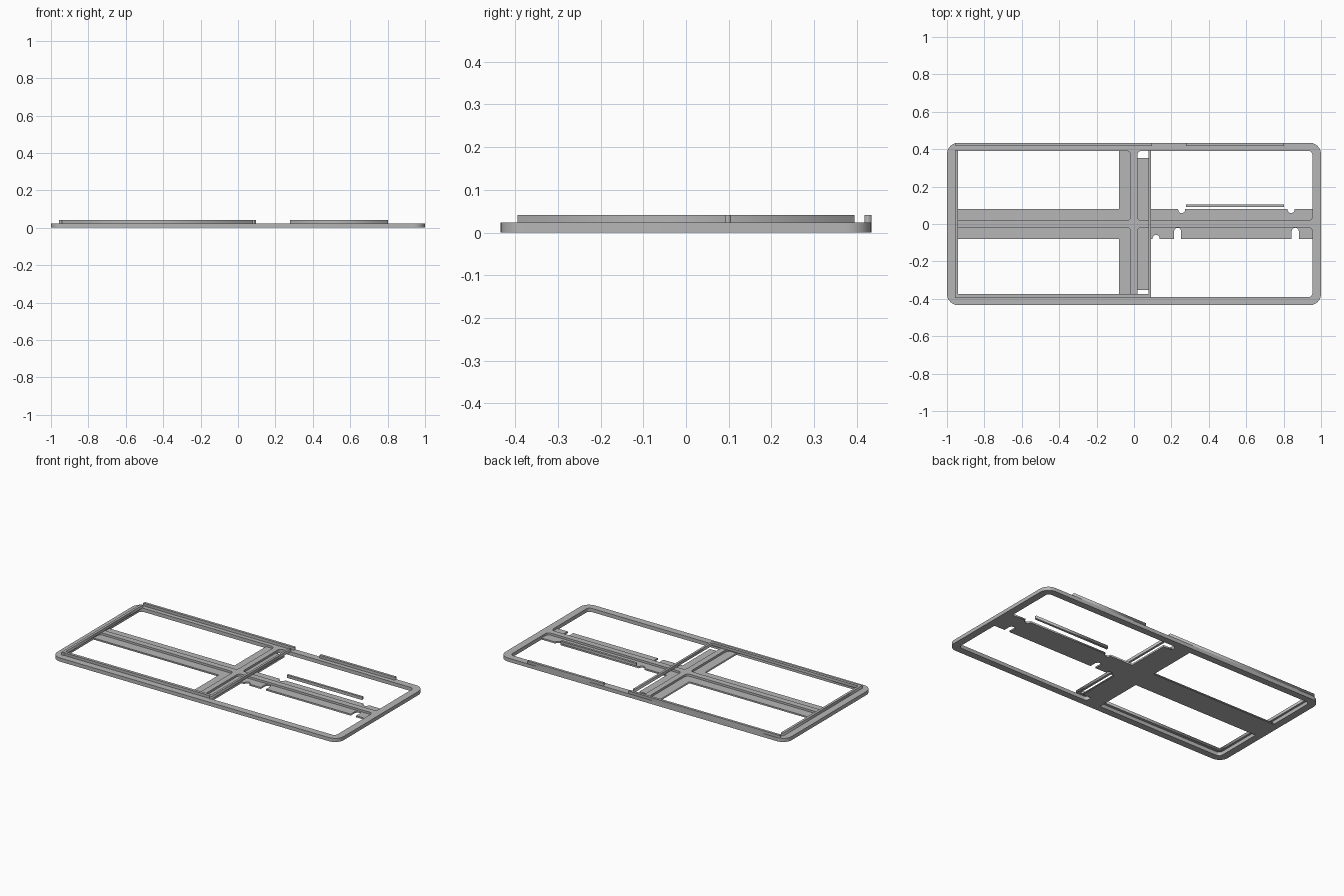
import bpy
from math import pi, cos, sin

cube = bpy.data.objects.get("Cube")
if cube:
    bpy.data.objects.remove(cube, do_unlink=True)

# Material
grey = bpy.data.materials.new("mid_grey")
grey.use_nodes = True
colour = (0.47, 0.47, 0.47, 1)
grey.diffuse_color = colour
grey.node_tree.nodes["Principled BSDF"].inputs["Base Color"].default_value = colour


def arc(cx, cy, r, start, end, steps=6):
    return [(cx + r * cos(start + (end - start) * i / steps),
             cy + r * sin(start + (end - start) * i / steps)) for i in range(steps + 1)]


def rounded_rect(x0, x1, y0, y1, r):
    pts = []
    corners = [(x1 - r, y1 - r), (x0 + r, y1 - r), (x0 + r, y0 + r), (x1 - r, y0 + r)]
    for i, (cx, cy) in enumerate(corners):
        pts += arc(cx, cy, r, i * pi / 2, (i + 1) * pi / 2)
    return pts


def slab(name, outlines, z0, z1):
    """Extrude closed outlines; inner outlines become holes."""
    curve = bpy.data.curves.new(name, "CURVE")
    curve.dimensions = "2D"
    curve.fill_mode = "BOTH"
    curve.extrude = (z1 - z0) / 2
    for pts in outlines:
        spline = curve.splines.new("POLY")
        spline.points.add(len(pts) - 1)
        for p, (x, y) in zip(spline.points, pts):
            p.co = (x, y, 0, 1)
        spline.use_cyclic_u = True
    temp = bpy.data.objects.new(name + "_profile", curve)
    bpy.context.collection.objects.link(temp)
    graph = bpy.context.evaluated_depsgraph_get()
    mesh = bpy.data.meshes.new_from_object(temp.evaluated_get(graph))
    bpy.data.objects.remove(temp, do_unlink=True)
    mesh.name = name
    mesh.materials.clear()
    mesh.materials.append(grey)
    obj = bpy.data.objects.new(name, mesh)
    obj.location.z = (z0 + z1) / 2
    bpy.context.collection.objects.link(obj)
    return obj


def box(name, x0, x1, y0, y1, z0, z1):
    return slab(name, [[(x0, y0), (x1, y0), (x1, y1), (x0, y1)]], z0, z1)


IN_X, IN_Y = 0.954, 0.391      # inside of the outer frame
RIB, PLATE = 0.0185, 0.079     # half widths of the cross ribs and ledges
TOP, RAIL_TOP, LEDGE = 0.023, 0.041, 0.01

# Outer frame with the cross ribs: four rounded openings
outlines = [rounded_rect(-1, 1, -0.434, 0.434, 0.06)]
for x0, x1 in ((-IN_X, -RIB), (RIB, IN_X)):
    for y0, y1 in ((-IN_Y, -RIB), (RIB, IN_Y)):
        outlines.append(rounded_rect(x0, x1, y0, y1, 0.022))
frame = slab("frame_with_cross_ribs", outlines, 0, TOP)
bpy.context.view_layer.objects.active = frame
frame.select_set(True)
bpy.ops.object.shade_smooth_by_angle()


# Low ledges beside the ribs, one per opening, with cable notches on the +x side
def ledge(name, sx, sy, reach, notches):
    pts = [(RIB, RIB), (RIB, reach), (PLATE, reach), (PLATE, PLATE)]
    for x, r, depth in notches:
        pts += [(x - r, PLATE)] + arc(x, PLATE - depth + r, r, pi, 2 * pi) + [(x + r, PLATE)]
    pts += [(IN_X, PLATE), (IN_X, RIB)]
    slab(name, [[(sx * x, sy * y) for x, y in pts]], 0, LEDGE)


ledge("ledge_right_back", -1, 1, IN_Y, [])
ledge("ledge_right_front", -1, -1, IN_Y, [])
ledge("ledge_left_back", 1, 1, 0.352, [(0.255, 0.019, 0.021), (0.84, 0.019, 0.021)])
ledge("ledge_left_front", 1, -1, 0.352,
      [(0.118, 0.019, 0.021), (0.233, 0.019, 0.059), (0.862, 0.019, 0.059)])

# Thin raised rails
box("back_rail", -0.955, 0.097, 0.418, 0.434, TOP, RAIL_TOP)
box("short_back_rail", 0.277, 0.802, 0.418, 0.434, TOP, RAIL_TOP)
box("inner_short_rail", 0.277, 0.802, 0.091, 0.105, TOP, RAIL_TOP)
box("front_rail", -0.941, 0.078, -0.392, -0.374, TOP, RAIL_TOP)
box("end_rail", -0.957, -0.941, -0.395, 0.395, TOP, RAIL_TOP)
box("cross_rail", 0.078, 0.092, -0.395, 0.395, TOP, RAIL_TOP)
